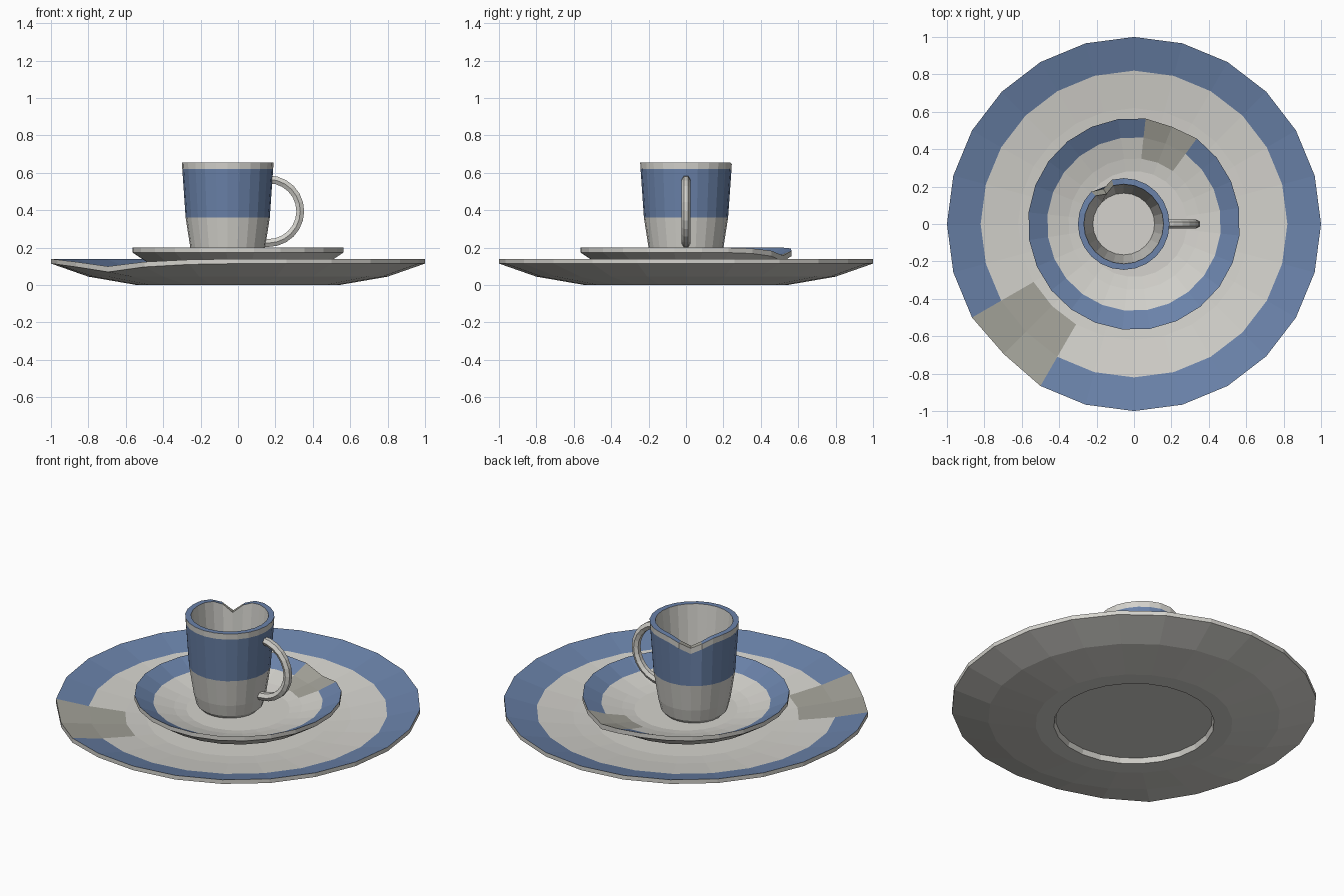
import bpy, bmesh
from math import sin, cos, pi, radians

if "Cube" in bpy.data.objects:
    bpy.data.objects.remove(bpy.data.objects["Cube"], do_unlink=True)


def material(name, rgb):
    m = bpy.data.materials.new(name)
    m.use_nodes = True
    m.diffuse_color = (*rgb, 1)
    m.node_tree.nodes["Principled BSDF"].inputs["Base Color"].default_value = (*rgb, 1)
    return m


WHITE, BLUE, CHIP = 0, 1, 2
MATS = [material("white_glaze", (0.66, 0.65, 0.61)),
        material("blue_glaze", (0.145, 0.225, 0.40)),
        material("bare_clay", (0.37, 0.365, 0.32))]
SEGS = 24


def revolve(name, profile, blue_bands, chip_bands, chip_seg, dips, falloff, location=(0, 0, 0),
            scale=(1, 1, 1), turn=0):
    """Lathe a profile; dips lowers chosen profile points around the chipped segment."""
    bm = bmesh.new()
    rings = []
    for i, (r, z) in enumerate(profile):
        if r == 0:
            rings.append([bm.verts.new((0, 0, z))] * SEGS)
            continue
        ring = []
        for s in range(SEGS):
            a = 2 * pi * s / SEGS
            away = abs(s - chip_seg)
            f = falloff[away] if away < len(falloff) else 0
            drop = dips.get(i, 0) * f
            rr = r - 0.4 * drop if away == 0 else r
            ring.append(bm.verts.new((rr * cos(a), rr * sin(a), z - drop)))
        rings.append(ring)
    for b in range(len(rings) - 1):
        lo, hi = rings[b], rings[b + 1]
        for s in range(SEGS):
            n = (s + 1) % SEGS
            corners = list(dict.fromkeys((lo[s], lo[n], hi[n], hi[s])))
            face = bm.faces.new(corners)
            if b in chip_bands and s in (chip_seg - 1, chip_seg):
                face.material_index = CHIP
            elif b in blue_bands:
                face.material_index = BLUE
    bmesh.ops.recalc_face_normals(bm, faces=bm.faces)
    mesh = bpy.data.meshes.new(name)
    bm.to_mesh(mesh)
    bm.free()
    for m in MATS:
        mesh.materials.append(m)
    ob = bpy.data.objects.new(name, mesh)
    ob.location, ob.scale, ob.rotation_euler.z = location, scale, turn
    bpy.context.collection.objects.link(ob)
    return ob


# Plate and saucer share one section: recessed foot, flared wall, rim, well
dish = [(0, 0.03), (0.43, 0.03), (0.44, 0), (0.54, 0), (0.8, 0.045), (1, 0.115),
        (1, 0.14), (0.82, 0.092), (0.62, 0.062), (0.5, 0.05), (0, 0.05)]
dish_dips = {5: 0.045, 6: 0.04, 7: 0.012}
revolve("plate", dish, {6}, {6, 7}, 15, dish_dips, (1, 0.4, 0.1))
revolve("saucer", dish, {6}, {6, 7}, 15, dish_dips, (1, 0.4, 0.1),
        location=(0, 0, 0.052), scale=(0.567, 0.567, 1.057), turn=radians(68.7 - 225))

# Cup: tapered wall with a blue band and a notched lip
cup = [(0, 0.107), (0.16, 0.107), (0.183, 0.13), (0.2, 0.2), (0.225, 0.36), (0.243, 0.62),
       (0.245, 0.655), (0.213, 0.655), (0.165, 0.15), (0, 0.15)]
revolve("cup", cup, {4, 6}, {6}, 8, {5: 0.07, 6: 0.07, 7: 0.07}, (1, 0.45, 0.1),
        location=(-0.055, 0, 0))

# Handle: faceted tube bent in a half circle
path = [(0.163 + 0.17 * cos(t), 0.395 + 0.17 * sin(t))
        for t in (radians(90 - 15 * k) for k in range(13))] + [(0.12, 0.222)]
curve = bpy.data.curves.new("handle", "CURVE")
curve.dimensions = "3D"
curve.bevel_depth = 0.024
curve.bevel_resolution = 1
curve.use_fill_caps = True
spline = curve.splines.new("POLY")
spline.points.add(len(path) - 1)
spline.use_smooth = False
for p, (x, z) in zip(spline.points, path):
    p.co = (x, 0, z, 1)
curve.materials.append(MATS[WHITE])
handle = bpy.data.objects.new("handle", curve)
bpy.context.collection.objects.link(handle)
bpy.ops.object.select_all(action="DESELECT")
handle.select_set(True)
bpy.context.view_layer.objects.active = handle
bpy.ops.object.convert(target="MESH")
